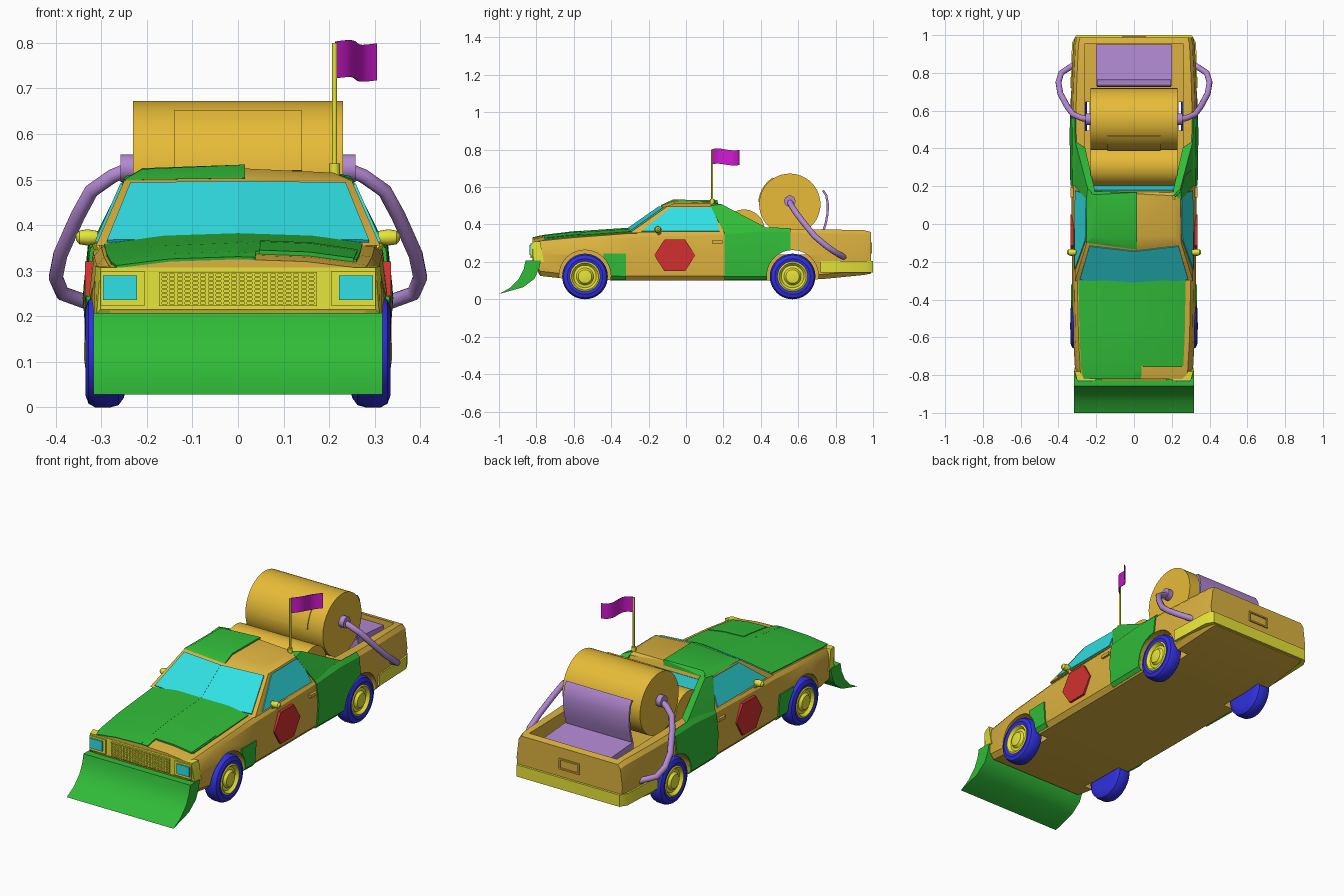
import bpy, bmesh, math
from mathutils import Vector as V

if "Cube" in bpy.data.objects:
    bpy.data.objects.remove(bpy.data.objects["Cube"])

def mat(name, *c):
    m = bpy.data.materials.new(name)
    m.diffuse_color = (*c, 1)
    m.use_nodes = True
    m.node_tree.nodes["Principled BSDF"].inputs["Base Color"].default_value = m.diffuse_color
    return m
RUST, GREEN = mat("rust", .72, .45, .05), mat("green", .03, .5, .04)
AMBER, YELLOW = mat("amber", .8, .5, .04), mat("yellow", .8, .78, .04)
CYAN, BLUE = mat("cyan", .03, .75, .78), mat("blue", .03, .03, .75)
RED, PURPLE, PINK = mat("red", .65, .03, .03), mat("purple", .45, .25, .65), mat("magenta", .65, .01, .65)

def add(name, verts, faces, m, hull=False, mirror=False, thick=0):
    bm = bmesh.new()
    vs = [bm.verts.new(v) for v in verts]
    if hull:
        bmesh.ops.convex_hull(bm, input=vs)
        bmesh.ops.dissolve_limit(bm, angle_limit=.01, verts=bm.verts[:], edges=bm.edges[:])
    else:
        for f in faces:
            bm.faces.new([vs[i] for i in f])
    bmesh.ops.recalc_face_normals(bm, faces=bm.faces[:])
    me = bpy.data.meshes.new(name)
    bm.to_mesh(me)
    bm.free()
    o = bpy.data.objects.new(name, me)
    bpy.context.collection.objects.link(o)
    if m: me.materials.append(m)
    if thick:
        s = o.modifiers.new("thickness", 'SOLIDIFY')
        s.thickness, s.offset = thick, 0
    if mirror:
        o.modifiers.new("mirror", 'MIRROR').use_mirror_merge = False
    return o

def hull(name, pts, m, mirror=False):
    return add(name, pts, None, m, hull=True, mirror=mirror)

def sym(pts):
    return pts + [(-x, y, z) for x, y, z in pts]

def boxes(name, lst, m, mirror=False):
    vs, fs = [], []
    for x0, x1, y0, y1, z0, z1 in lst:
        b = len(vs)
        vs += [(x, y, z) for x in (x0, x1) for y in (y0, y1) for z in (z0, z1)]
        fs += [[b + i for i in f] for f in ((0, 1, 3, 2), (4, 6, 7, 5), (0, 4, 5, 1), (2, 3, 7, 6), (0, 2, 6, 4), (1, 5, 7, 3))]
    return add(name, vs, fs, m, mirror=mirror)

def lathe(name, prof, cy, cz, m, mirror=False, n=40):
    # profile of (x, radius) turned around a sideways axis
    vs = [(x, cy + r * math.cos(2 * math.pi * k / n), cz + r * math.sin(2 * math.pi * k / n)) for x, r in prof for k in range(n)]
    fs = [(i * n + k, i * n + (k + 1) % n, (i + 1) * n + (k + 1) % n, (i + 1) * n + k) for i in range(len(prof) - 1) for k in range(n)]
    fs += [list(range(n)), list(range(len(vs) - n, len(vs)))]
    return add(name, vs, fs, m, mirror=mirror)

def grid(name, rows, m, mirror=False, thick=.008):
    w = len(rows[0])
    fs = [(i * w + j, i * w + j + 1, (i + 1) * w + j + 1, (i + 1) * w + j) for i in range(len(rows) - 1) for j in range(w - 1)]
    return add(name, [p for r in rows for p in r], fs, m, mirror=mirror, thick=thick)

def extrude(name, prof, x0, x1, m, mirror=False):
    n = len(prof)
    vs = [(x, y, z) for x in (x0, x1) for y, z in prof]
    fs = [(i, (i + 1) % n, n + (i + 1) % n, n + i) for i in range(n)] + [list(range(n)), list(range(n, 2 * n))]
    return add(name, vs, fs, m, mirror=mirror)

def cut(o, cutter):
    b = o.modifiers.new("cut", 'BOOLEAN')
    b.object, b.solver, b.operation = cutter, 'EXACT', 'DIFFERENCE'

# body stations: y, half width, bottom, shoulder height, hood crown
ST = [(-.82, .30, .20, .305, .02), (-.78, .312, .125, .312, .023), (-.6, .322, .105, .33, .027), (-.3, .328, .10, .352, .025),
      (0, .33, .10, .36, 0), (.2, .33, .10, .365, 0), (.4, .333, .10, .38, 0), (.6, .335, .10, .376, 0),
      (.75, .331, .11, .373, 0), (.95, .322, .13, .37, 0), (.988, .314, .137, .36, 0)]
def section(y):
    y = min(max(y, ST[0][0]), ST[-1][0])
    for a, b in zip(ST, ST[1:]):
        if y <= b[0]:
            f = (y - a[0]) / (b[0] - a[0])
            w, zb, zt, c = [p + (q - p) * f for p, q in zip(a[1:], b[1:])]
            break
    return [V(p) for p in ((0, y, zb), (w - .03, y, zb), (w - .008, y, zb + .025), (w, y, .24), (w - .012, y, zt - .02),
                           (w - .028, y, zt), (w * .5, y, zt + c * .75), (0, y, zt + c))]
def surf(y, t):
    s, i = section(y), min(int(t), 6)
    return s[i].lerp(s[i + 1], t - i)
def patch(name, y0, y1, t0, t1, m, side=1, mirror=False, thick=.01):
    ts = [t0] + [k for k in range(8) if t0 < k < t1] + [t1]
    rows = [[surf(y0 + (y1 - y0) * i / 10, t) * 1 for t in ts] for i in range(11)]
    return grid(name, [[(p.x * side, p.y, p.z) for p in r] for r in rows], m, mirror, thick)

rings = []
for s in ST:
    h = section(s[0])
    rings.append([tuple(p) for p in h] + [(-p.x, p.y, p.z) for p in h[6:0:-1]])
n = 14
body = add("body", [p for r in rings for p in r],
           [(i * n + k, i * n + (k + 1) % n, (i + 1) * n + (k + 1) % n, (i + 1) * n + k) for i in range(len(ST) - 1) for k in range(n)]
           + [list(range(n)), list(range((len(ST) - 1) * n, len(ST) * n))], RUST)

# cutters for wheel arches and cargo bed
cutters = [lathe("arch_cutter", [(s * .235, .138), (s * .42, .138)], y, .125, None) for s in (1, -1) for y in (-.54, .57)]
bed = boxes("bed_cutter", [(-.26, .26, .215, .955, .24, .7)], None)
for c in cutters + [bed]:
    cut(body, c)

# patched-on panels
quarter = patch("quarter_panel", .205, .56, 1.3, 5, GREEN, mirror=True, thick=.014)
fender = patch("fender_patch", -.44, -.32, 1.3, 3.05, GREEN, mirror=True, thick=.014)
for p in (quarter, fender):
    for c in cutters:
        cut(p, c)
patch("hood_left", -.82, -.3, 5.05, 7, GREEN, side=-1, thick=.012)
patch("hood_right", -.75, -.3, 5.2, 7, GREEN, thick=.012)
patch("hood_front_strip", -.82, -.75, 6.75, 7, GREEN, thick=.012)
patch("hood_panel", -.755, -.56, 5.25, 6.7, GREEN, thick=.018)

# cabin, roof panel and rear buttresses
bf, br, tf, tr = V((.312, -.30, .355)), V((.312, .21, .355)), V((.25, -.10, .497)), V((.245, .17, .497))
cf, ct = V((0, -.33, .36)), V((0, -.13, .50))
hull("cabin", sym([tuple(p) for p in (bf, br, tf, tr, cf, ct)] + [(.21, -.06, .515), (.21, .15, .515), (0, -.07, .525), (0, .16, .522)]), RUST)
hull("roof_panel", [(-.252, -.10, .499), (-.25, .172, .499), (-.21, -.06, .523), (-.21, .155, .525), (.015, -.135, .503),
                    (.015, -.07, .533), (.015, .168, .53), (.015, .17, .50)], GREEN)
hull("buttress", [(.252, .13, .50), (.246, .19, .508), (.21, .15, .515), (.21, .19, .50), (.318, .205, .355), (.312, .44, .378),
                  (.262, .42, .37), (.262, .2, .355)], GREEN, mirror=True)

# windows laid onto the cabin faces
def window(name, a, b, c, d, u0, u1, v0, v1, off):
    q = [a.lerp(b, u).lerp(d.lerp(c, u), v) + V(off) for u, v in ((u0, v0), (u1, v0), (u1, v1), (u0, v1))]
    add(name, q, [(0, 1, 2, 3)], CYAN, mirror=True, thick=.008)
window("windshield", cf, bf, tf, ct, 0, .93, .05, .94, (0, -.002, .002))
window("side_window", bf, br, tr, tf, .1, .94, .06, .95, (.002, 0, 0))
mb, mt = V((0, .21, .355)), V((0, .17, .497))
window("rear_window", mb, br, tr, mt, 0, .88, .1, .9, (0, .002, 0))

# front fascia, grille and headlights
hull("front_fascia", sym([(.302, -.822, .215), (.302, -.822, .307), (.316, -.76, .2), (.314, -.78, .31), (.31, -.815, .205)]), YELLOW)
bars = [(-.172, .172, -.832, -.815, z, z + .005) for z in [.222 + .0088 * i for i in range(9)]]
bars += [(x - .003, x + .003, -.832, -.815, .222, .297) for x in [-.17 + .017 * i for i in range(21)]]
boxes("grille_bars", bars, YELLOW)
boxes("headlight_frame", [(.205, .302, -.83, -.81, .222, .299)], YELLOW, mirror=True)
boxes("headlight", [(.222, .296, -.837, -.82, .236, .289)], CYAN, mirror=True)

# plow blade
extrude("plow_blade", [(-1, .028), (-.94, .062), (-.893, .11), (-.868, .16), (-.858, .207), (-.776, .207), (-.785, .165),
                       (-.81, .11), (-.87, .065)], -.317, .317, GREEN)

# rear bumper, plate frame and small lamps
hull("rear_bumper", sym([(x, y, z) for x, y in ((.337, .72), (.328, .96), (.305, 1)) for z in (.142, .205)]), YELLOW)
boxes("plate_frame", [(-.06, .06, .98, .995, z, z + .008) for z in (.245, .295)] + [(x, x + .008, .98, .995, .245, .303) for x in (-.06, .052)], RUST)
boxes("door_handle", [(.32, .335, .14, .195, .297, .313)], RUST, mirror=True)

# wheels
for nm, y in (("front", -.54), ("rear", .57)):
    lathe(nm + "_tyre", [(.248, .08), (.25, .1), (.262, .117), (.28, .122), (.313, .122), (.328, .114), (.335, .095), (.33, .078), (.31, .074)], y, .122, BLUE, True)
    lathe(nm + "_rim", [(.29, .08), (.331, .08), (.335, .072), (.32, .06), (.322, .046), (.335, .036), (.338, .015)], y, .122, YELLOW, True)

# side hexagons and mirrors
extrude("side_hexagon", [(-.06 + dy, .235 + dz) for dy, dz in ((-.11, 0), (-.055, .085), (.055, .085), (.11, 0), (.055, -.085), (-.055, -.085))],
        .318, .336, RED, mirror=True)
lathe("mirror_head", [(.302, .008), (.308, .014), (.33, .018), (.348, .015), (.356, .006)], -.15, .373, YELLOW, True, 16)
hull("mirror_stalk", [(.30, -.155, .345), (.30, -.135, .345), (.325, -.155, .365), (.325, -.135, .365), (.315, -.145, .345), (.31, -.145, .37)], YELLOW, mirror=True)

# drums and drum hatch
lathe("big_drum", [(-.23, .164), (.23, .164)], .555, .508, AMBER, n=48)
lathe("small_drum", [(-.23, .11), (.23, .11)], .31, .37, AMBER, n=48)
arc = [math.radians(176 - 6 * i) for i in range(10)]
grid("drum_hatch", [[(x, .555 + .165 * math.cos(a), .508 + .165 * math.sin(a)) for x in (-.14, .14)] for a in arc], AMBER)

# hopper in the bed
prof = [(.732, .582), (.75, .555), (.758, .51), (.757, .46), (.748, .41), (.73, .35)]
grid("hopper_chute", [[(x, y, z) for x in (-.195, .195)] for y, z in prof], PURPLE, thick=.012)
extrude("hopper_base", [(.73, .235), (.73, .36), (.95, .345), (.95, .235)], -.2, .2, PURPLE)

# drum pipes and collars
lathe("pipe_collar", [(.225, .03), (.258, .03)], .555, .525, PURPLE, True, 24)
def tube(name, pts, r, m):
    c = bpy.data.curves.new(name, 'CURVE')
    c.dimensions, c.bevel_depth, c.bevel_resolution, c.use_fill_caps = '3D', r, 3, True
    s = c.splines.new('POLY')
    s.points.add(len(pts) - 1)
    for p, q in zip(s.points, pts):
        p.co = (*q, 1)
    c.materials.append(m)
    bpy.context.collection.objects.link(bpy.data.objects.new(name, c))
path = [(.24, .555, .522), (.275, .56, .508), (.322, .58, .475), (.352, .62, .42), (.39, .69, .335), (.4, .75, .285), (.385, .80, .25), (.315, .845, .225)]
for s, nm in ((1, "right_pipe"), (-1, "left_pipe")):
    tube(nm, [(s * x, y, z) for x, y, z in path], .016, PURPLE)

# flag
tube("flag_pole", [(.212, .14, .50), (.212, .14, .80)], .0055, YELLOW)
tube("flag_pole_base", [(.212, .14, .51), (.212, .14, .535)], .012, YELLOW)
rows = []
for i in range(13):
    f = i / 12
    w = .012 * math.sin(f * 2 * math.pi)
    rows.append([(.214 + .09 * f + w * .8, .142 + .143 * f - w * .5, z + w * .35 - .004 * f) for z in (.722, .803)])
grid("flag", rows, PINK, thick=.003)

# bake modifiers, hide cutters, smooth by angle
for c in cutters + [bed]:
    c.hide_render = True
    c.hide_set(True)
bpy.context.view_layer.update()
dg = bpy.context.evaluated_depsgraph_get()
parts = [o for o in bpy.data.objects if o.type == 'MESH' and o not in cutters + [bed]]
baked = [(o, bpy.data.meshes.new_from_object(o.evaluated_get(dg))) for o in parts]
bpy.ops.object.select_all(action='DESELECT')
for o, me in baked:
    o.modifiers.clear()
    o.data = me
    o.select_set(True)
bpy.context.view_layer.objects.active = parts[0]
bpy.ops.object.shade_smooth_by_angle(angle=math.radians(30))
for c in cutters + [bed]:
    bpy.data.objects.remove(c)
